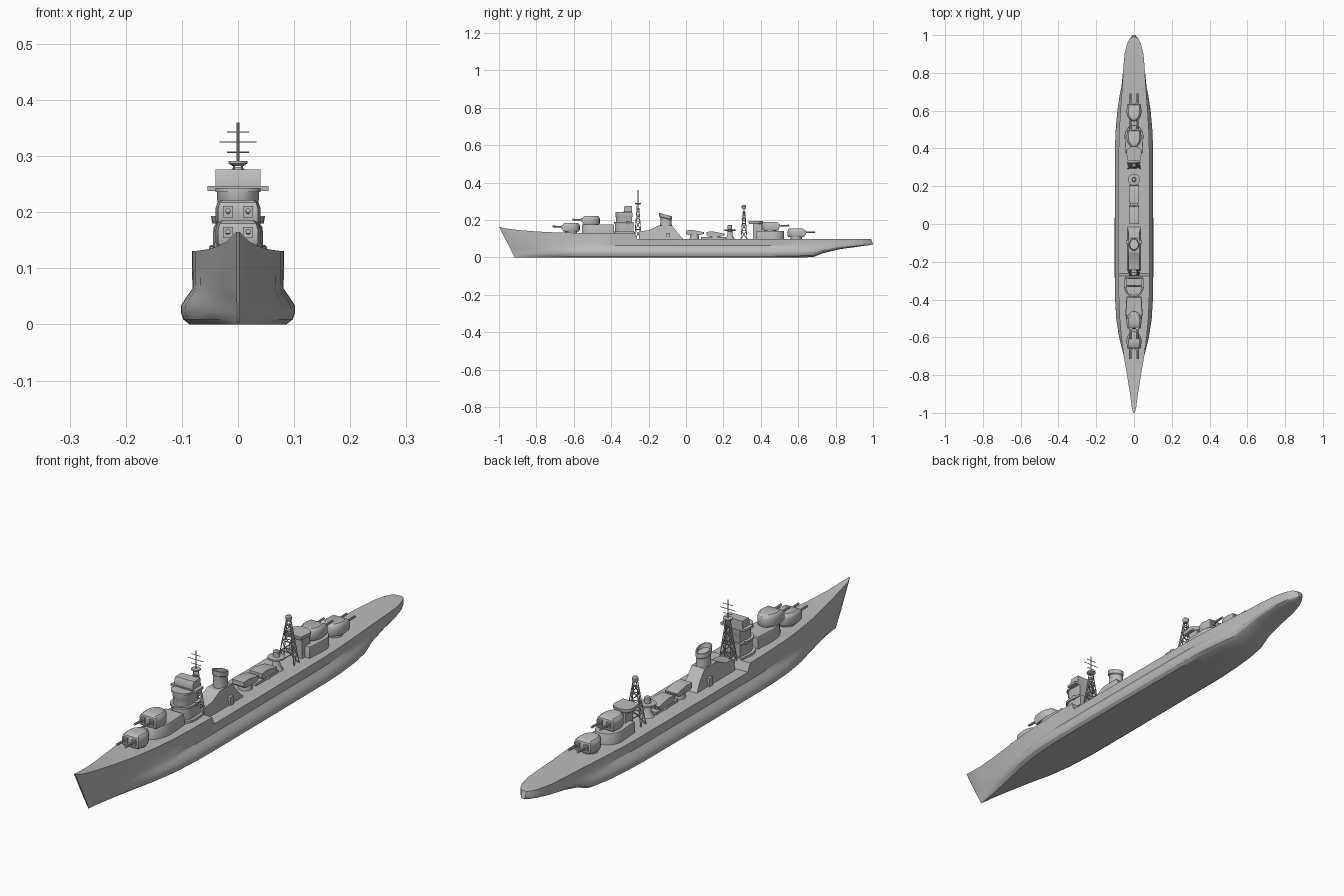
import bpy, bmesh, math
from mathutils import Vector

if "Cube" in bpy.data.objects:
    bpy.data.objects.remove(bpy.data.objects["Cube"])

GREY = bpy.data.materials.new("ship grey")
GREY.diffuse_color = (0.5, 0.5, 0.5, 1)
GREY.use_nodes = True
GREY.node_tree.nodes["Principled BSDF"].inputs["Base Color"].default_value = GREY.diffuse_color


def finish(name, bm, angle=35):
    bmesh.ops.recalc_face_normals(bm, faces=bm.faces)
    me = bpy.data.meshes.new(name)
    bm.to_mesh(me)
    bm.free()
    me.shade_smooth()
    me.set_sharp_from_angle(angle=math.radians(angle))
    me.materials.append(GREY)
    ob = bpy.data.objects.new(name, me)
    bpy.context.collection.objects.link(ob)
    return ob


def loft(name, rings, angle=35, bm=None):
    """Closed rings of equal length skinned together and capped."""
    own = bm is None
    bm = bm or bmesh.new()
    vs = [[bm.verts.new(p) for p in r] for r in rings]
    n = len(vs[0])
    for a, b in zip(vs, vs[1:]):
        for i in range(n):
            j = (i + 1) % n
            bm.faces.new((a[i], a[j], b[j], b[i]))
    bm.faces.new(vs[0])
    bm.faces.new(vs[-1])
    return finish(name, bm, angle) if own else None


def box(name, x, y0, y1, z0, z1, cx=0):
    return loft(name, [[(cx + sx * x, y, z) for sx, y in ((-1, y0), (1, y0), (1, y1), (-1, y1))] for z in (z0, z1)])


def turned(name, cy, prof, cx=0, sy=1, n=24):
    """Round part from (radius, z) pairs."""
    t = [2 * math.pi * i / n for i in range(n)]
    return loft(name, [[(cx + r * math.cos(a), cy + sy * r * math.sin(a), z) for a in t] for r, z in prof])


def rods(name, segs, r, n=6):
    bm = bmesh.new()
    for p, q in segs:
        p, q = Vector(p), Vector(q)
        rot = (q - p).to_track_quat('Z', 'Y')
        offs = [rot @ Vector((r * math.cos(2 * math.pi * i / n), r * math.sin(2 * math.pi * i / n), 0)) for i in range(n)]
        loft("", [[c + o for o in offs] for c in (p, q)], bm=bm)
    return finish(name, bm)


def d_plan(w, y_flat, y_round, n=10, shoulder=0.4):
    """Plan outline: flat at one end, rounded at the other."""
    ys = y_flat + (y_round - y_flat) * shoulder
    arc = [(w * math.cos(math.pi * i / n), ys + (y_round - ys) * math.sin(math.pi * i / n)) for i in range(n + 1)]
    return [(w * 0.88, y_flat)] + arc + [(-w * 0.88, y_flat)]


def plan_solid(name, pts, levels):
    """Plan outline stacked at (z, scale) levels about its own centre."""
    cy = (min(p[1] for p in pts) + max(p[1] for p in pts)) / 2
    return loft(name, [[(x * s, cy + (y - cy) * s, z) for x, y in pts] for z, s in levels])


# Hull: deck y, keel y, deck half width, bulge half width, keel half width, deck z, keel z
STATIONS = [
    (-1.00, -0.915, .003, .002, .001, .165, 0), (-.975, -.895, .011, .006, .003, .157, 0),
    (-.90, -.85, .021, .015, .009, .147, 0), (-.80, -.78, .037, .034, .022, .139, 0),
    (-.70, -.69, .054, .056, .040, .134, 0), (-.60, -.60, .067, .079, .060, .132, 0),
    (-.50, -.50, .076, .094, .076, .131, 0), (-.38, -.38, .081, .101, .084, .131, 0),
    (-.275, -.275, .082, .102, .085, .131, 0), (-.262, -.262, .082, .102, .085, .100, 0),
    (0, 0, .082, .102, .086, .100, 0), (.40, .40, .081, .101, .084, .100, 0),
    (.50, .50, .078, .097, .078, .100, 0), (.60, .60, .072, .088, .066, .100, 0),
    (.68, .68, .066, .076, .050, .100, .002), (.73, .73, .062, .066, .040, .100, .022),
    (.82, .82, .057, .057, .040, .100, .044), (.90, .90, .050, .049, .034, .100, .055),
    (.95, .95, .038, .037, .026, .100, .062), (.98, .98, .024, .023, .016, .099, .066),
    (.99, 1.0, .009, .009, .006, .097, .071)]
rings = []
for yd, yk, wd, wb, wk, zd, zk in STATIONS:
    side = []
    for w, lv in ((wk, 0), (wb * .72 + wk * .28, .009), (wb, .022), (wb * .97 + wd * .03, .034),
                  (wb * .45 + wd * .55, .050), (wd * .99, .064), (wd, None)):
        z = zd if lv is None else zk + lv * (1 - zk / .1)
        side.append((w, yk + (yd - yk) * (z - zk) / (zd - zk), z))
    rings.append(side + [(-x, y, z) for x, y, z in reversed(side)])
loft("hull", rings, 32)


# Twin gun turrets: muzzle direction d, front face y, base z
def turret(name, front, z, d, stalk):
    back = front - d * .092
    plan_solid(name + "_house", d_plan(.040, front, back),
               [(z, .93), (z + .006, 1), (z + .030, 1), (z + .040, .92), (z + .045, .76)])
    turned(name + "_ring", front - d * .045, [(.031, stalk), (.031, z + .002)])
    for s in (-1, 1):
        box(name + "_gun_mantlet", .009, front - d * .01, front + d * .006, z + .014, z + .034, s * .018)
    rods(name + "_barrels", [((s * .018, front - d * .01, z + .024), (s * .018, front + d * .055, z + .026))
                             for s in (-1, 1)], .0045, 10)


turret("forward_turret", -.660, .140, -1, .130)
turret("raised_forward_turret", -.553, .177, -1, .130)
turret("raised_aft_turret", .497, .145, 1, .100)
turret("aft_turret", .635, .110, 1, .095)

# Gun houses under the raised turrets
plan_solid("forward_barbette", d_plan(.044, -.385, -.555, shoulder=.5), [(.128, 1.02), (.172, 1), (.176, .96)])
plan_solid("aft_gun_house", d_plan(.050, .375, .525, shoulder=.6), [(.098, 1), (.138, 1), (.142, .97)])

# Bridge tower in stacked levels
plan_solid("bridge_base", d_plan(.052, -.275, -.39, shoulder=.5), [(.128, 1), (.139, 1)])
plan_solid("bridge_lower", d_plan(.040, -.28, -.38, shoulder=.5), [(.135, 1), (.185, 1)])
plan_solid("bridge_gallery", d_plan(.046, -.28, -.385, shoulder=.5), [(.182, .97), (.185, 1), (.191, 1)])
plan_solid("bridge_middle", d_plan(.037, -.285, -.378, shoulder=.5), [(.190, .94), (.215, .94), (.221, 1), (.238, 1)])
box("bridge_wings", .054, -.335, -.288, .238, .247)
plan_solid("bridge_front_deck", d_plan(.040, -.30, -.378, shoulder=.6), [(.236, 1), (.243, 1)])
loft("bridge_top", [[(x, -.332, .245), (x, -.288, .245), (x, -.288, .276), (x, -.326, .276), (x, -.332, .266)]
                    for x in (-.040, .040)])
for s in (-1, 1):
    turned("bridge_lookout", -.31, [(.006, .180), (.008, .193)], cx=s * .040, n=12)

# Funnel and its sloping deckhouse
prof = [(-.25, .098), (-.25, .140), (-.20, .145), (-.15, .170), (-.075, .170), (-.045, .132), (-.015, .098)]
loft("funnel_deckhouse", [[(s * (w if z > .12 else .036), y, z) for y, z in prof]
                          for s, w in ((-1, .028), (1, .028))], 25)
t = [2 * math.pi * i / 28 for i in range(28)]
loft("funnel", [[(r * .78 * math.cos(a), c + r * math.sin(a), z - k * math.sin(a)) for a in t]
                for r, c, z, k in ((.032, -.107, .160, 0), (.030, -.107, .190, .002), (.030, -.108, .208, .008),
                                   (.034, -.109, .211, .008), (.034, -.110, .229, .009), (.029, -.110, .229, .009),
                                   (.027, -.108, .215, .006))])
for s in (-1, 1):
    box("funnel_side_trunk", .006, -.105, -.085, .098, .132, s * .036)

# Torpedo mounts with sloped shields
for y, z in ((.045, .120), (.155, .112)):
    turned("torpedo_pedestal", y, [(.026, .098), (.022, z + .004)])
    loft("torpedo_shield", [[(x, y - .046, z + .008), (x, y - .036, z), (x, y + .036, z), (x, y + .046, z + .008),
                             (x, y + .046, z + .016), (x, y - .01, z + .027), (x, y - .046, z + .025)]
                            for x in (-.026, .026)])
    rods("torpedo_tubes", [((x, y, z + .010), (x, y + .052, z + .010)) for x in (-.018, -.006, .006, .018)], .005, 8)
box("midship_deckhouse", .022, .08, .215, .098, .110)

# Searchlight stand
turned("searchlight_stand", .235, [(.026, .098), (.014, .118), (.013, .140), (.031, .144), (.031, .150),
                                   (.012, .151), (.012, .170), (.008, .174)])


# Lattice masts
def mast(name, cy, z0, z1, bx, by):
    corners = [(-1, -1), (1, -1), (1, 1), (-1, 1)]

    def at(c, f):
        k = 1 - .8 * f
        return (c[0] * bx * k, cy + c[1] * by * k, z0 + (z1 - z0) * f)
    segs = [(at(c, 0), at(c, 1)) for c in corners]
    steps = (.0, .27, .5, .7, .87)
    for f, g in zip(steps, steps[1:]):
        for a, b in zip(corners, corners[1:] + corners[:1]):
            segs += [(at(a, g), at(b, g)), (at(a, f), at(b, g))]
    rods(name, segs, .0019)


mast("foremast_lattice", -.257, .098, .288, .030, .018)
turned("foremast_platform", -.257, [(.009, .282), (.017, .287), (.017, .291)])
rods("foremast_pole", [((0, -.257, .285), (0, -.257, .360))], .0024, 8)
rods("foremast_yards", [((-w, -.257, z), (w, -.257, z)) for w, z in ((.020, .307), (.033, .325), (.020, .343))], .0012)
mast("aft_mast_lattice", .31, .098, .265, .034, .016)
turned("aft_mast_cap", .31, [(.008, .260), (.012, .266), (.012, .276), (.007, .281)], n=16)

# Aft control platform
box("aft_control_tower", .024, .358, .405, .098, .182)
plan_solid("aft_control_platform", d_plan(.040, .335, .412, shoulder=.6), [(.180, .93), (.184, 1), (.195, 1)])
